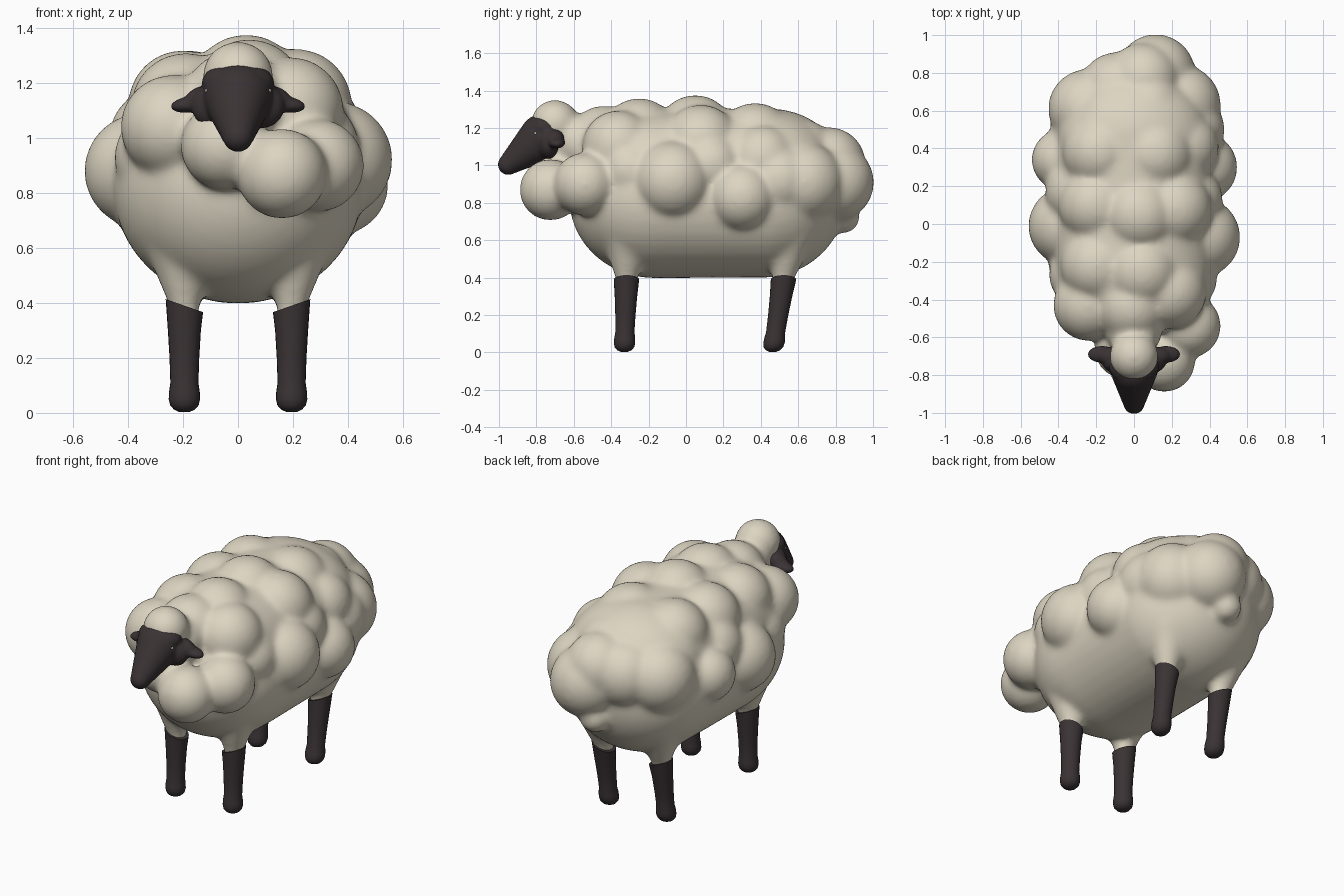
import bpy, bmesh, math
from mathutils import Matrix

if "Cube" in bpy.data.objects:
    bpy.data.objects.remove(bpy.data.objects["Cube"])


def material(name, rgb):
    m = bpy.data.materials.new(name)
    m.diffuse_color = (*rgb, 1)
    m.use_nodes = True
    m.node_tree.nodes["Principled BSDF"].inputs["Base Color"].default_value = m.diffuse_color
    return m


WOOL = material("cream wool", (0.72, 0.665, 0.54))
DARK = material("dark skin", (0.043, 0.033, 0.035))


def ball(bm, c, r, tilt=0.0, stretch=0.0):
    """Add an ellipsoid; stretch pulls its rear half back into a capsule."""
    s = (r, r, r) if isinstance(r, (int, float)) else r
    mat = (Matrix.Translation(c) @ Matrix.Rotation(tilt, 4, 'Y') @ Matrix.Diagonal((*s, 1))
           @ Matrix.Rotation(math.pi / 2, 4, 'X'))
    new = bmesh.ops.create_uvsphere(bm, u_segments=40, v_segments=24, radius=1, matrix=mat)
    for v in new["verts"]:
        if stretch and v.co.y > c[1] + 0.001:
            v.co.y += stretch


def loft(bm, rings, slant=0.0, n=24):
    """Closed tube through rings of (x, y, z, radius); slant tilts the last ring."""
    loops = []
    for i, (x, y, z, r) in enumerate(rings):
        k = slant if i == len(rings) - 1 else 0
        loops.append([bm.verts.new((x + r * math.cos(a), y + r * math.sin(a),
                                    z + k * r * math.cos(a)))
                      for a in (2 * math.pi * j / n for j in range(n))])
    for lo, hi in zip(loops, loops[1:]):
        for j in range(n):
            bm.faces.new((lo[j], lo[(j + 1) % n], hi[(j + 1) % n], hi[j]))
    bm.faces.new(loops[0][::-1])
    bm.faces.new(loops[-1])


def finish(bm, name, mat, voxel=None, smooth=0):
    me = bpy.data.meshes.new(name)
    bm.to_mesh(me)
    bm.free()
    ob = bpy.data.objects.new(name, me)
    bpy.context.collection.objects.link(ob)
    me.materials.append(mat)
    bpy.ops.object.select_all(action='DESELECT')
    bpy.context.view_layer.objects.active = ob
    ob.select_set(True)
    if voxel:
        rm = ob.modifiers.new("merge", 'REMESH')
        rm.mode = 'VOXEL'
        rm.voxel_size = voxel
        rm.use_smooth_shade = True
        sm = ob.modifiers.new("soften", 'SMOOTH')
        sm.factor = 0.5
        sm.iterations = smooth
        for m in ("merge", "soften"):
            bpy.ops.object.modifier_apply(modifier=m)
        ob.data.shade_smooth()
    else:
        bpy.ops.object.shade_smooth_by_angle(angle=math.radians(50))
    return ob


def leg_y(front, z):
    """Front legs stand straight, rear legs lean back towards the hip."""
    return -0.33 + 0.03 * z if front else 0.463 + 0.15 * z


# Fleece: belly and back cores, tufts, topknot and upper legs merged into one surface
bm = bmesh.new()
ball(bm, (0, -0.17, 0.825), (0.455, 0.455, 0.428), stretch=0.57)
ball(bm, (0, -0.22, 1.01), (0.41, 0.38, 0.295), stretch=0.66)

side_tufts = [
    (0.29, -0.54, 0.90, 0.17), (0.35, -0.07, 0.92, 0.213),
    (0.365, 0.30, 0.83, 0.183), (0.245, 0.63, 0.91, 0.215),
    (0.285, 0.50, 0.92, 0.195), (0.29, 0.13, 1.00, 0.18), (0.27, -0.29, 0.97, 0.17),
    (-0.238, -0.43, 1.04, 0.19), (-0.35, -0.01, 0.88, 0.21),
    (-0.38, 0.34, 0.91, 0.163), (-0.245, 0.61, 0.96, 0.21),
    (-0.27, -0.27, 0.93, 0.18), (-0.29, 0.17, 1.00, 0.18), (-0.26, 0.46, 0.92, 0.19),
]
top_tufts = [
    (-0.01, -0.44, 1.13, 0.19), (0.19, -0.36, 1.10, 0.195),
    (0.04, -0.25, 1.155, 0.205), (-0.19, -0.22, 1.11, 0.20),
    (0.03, 0.05, 1.17, 0.207), (0.21, 0.08, 1.12, 0.205),
    (-0.20, 0.10, 1.12, 0.20), (0.11, 0.37, 1.125, 0.21),
    (-0.18, 0.38, 1.12, 0.20), (0.26, 0.41, 1.03, 0.19),
    (-0.05, 0.55, 1.06, 0.195), (0.08, 0.61, 1.06, 0.19),
]
end_tufts = [
    (0.16, -0.725, 0.87, 0.165), (-0.05, -0.66, 0.97, 0.16),
    (0.0, -0.56, 1.12, 0.15), (0, -0.70, 1.222, 0.13),
    (0.115, 0.795, 0.91, 0.21), (0.05, 0.765, 1.01, 0.195),
    (-0.09, 0.71, 0.98, 0.20), (0.03, 0.84, 0.725, 0.09),
]
for x, y, z, r in side_tufts + top_tufts + end_tufts:
    ball(bm, (x, y, z), r)

for sx in (-1, 1):
    for front in (True, False):
        loft(bm, [(sx * (0.195 + 0.05 * max(0, z - 0.4)), leg_y(front, z), z, r) for z, r in
                  ((0.31, 0.048), (0.39, 0.057), (0.43, 0.072), (0.48, 0.090),
                   (0.53, 0.108), (0.62, 0.145))])
finish(bm, "fleece", WOOL, 0.0135, 26)

# Dark lower legs with rounded feet
for sx, side in ((-1, "left"), (1, "right")):
    for front in (True, False):
        bm = bmesh.new()
        rings = [(0.003, 0.018), (0.012, 0.038), (0.028, 0.052), (0.05, 0.057),
                 (0.075, 0.056), (0.11, 0.051), (0.2, 0.054), (0.3, 0.060), (0.39, 0.068)]
        loft(bm, [(sx * 0.195, leg_y(front, z), z, r) for z, r in rings], slant=sx * 0.35)
        finish(bm, f"{'front' if front else 'rear'}_leg_{side}", DARK)

# Head tapering to the muzzle, with broad cheeks running into sideways ears
bm = bmesh.new()
for i in range(9):
    t = i / 8
    ball(bm, (0, -0.765 - 0.185 * t, 1.15 - 0.145 * t), 0.126 - 0.07 * t)
ball(bm, (0, -0.755, 1.20), (0.132, 0.097, 0.077))
for sx in (-1, 1):
    ball(bm, (sx * 0.08, -0.735, 1.12), (0.09, 0.055, 0.085), sx * 0.4)
    ball(bm, (sx * 0.125, -0.70, 1.14), (0.075, 0.05, 0.05), sx * 0.3)
    ball(bm, (sx * 0.17, -0.69, 1.122), (0.077, 0.045, 0.03), sx * 0.12)
finish(bm, "head", DARK, 0.008, 8)

# Tiny eye glints
for sx, side in ((-1, "left"), (1, "right")):
    bm = bmesh.new()
    ball(bm, (sx * 0.114, -0.805, 1.172), 0.007)
    finish(bm, f"eye_{side}", WOOL)
